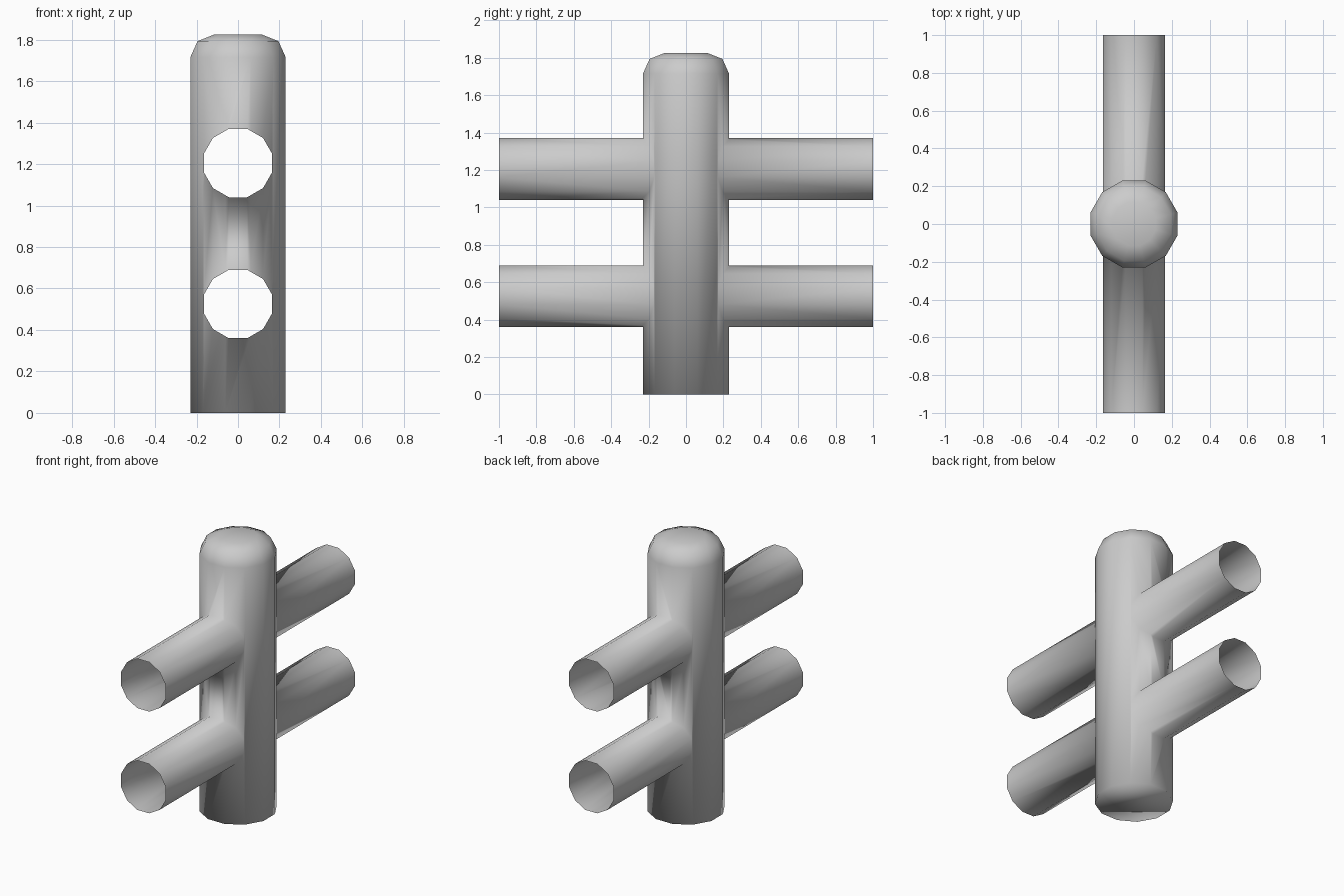
import bpy, bmesh, math
from mathutils import Vector

if "Cube" in bpy.data.objects:
    bpy.data.objects.remove(bpy.data.objects["Cube"])

SIDES = 12
C = math.cos(math.pi / SIDES)  # flat-to-corner ratio


def lathe(name, profile, axis="Z", z0=0.0):
    """Capped 12-sided body from (flat radius, position) pairs."""
    bm = bmesh.new()
    rings = []
    for r, t in profile:
        ring = []
        for i in range(SIDES):
            a = 2 * math.pi * (i + 0.5) / SIDES
            u, v = r / C * math.cos(a), r / C * math.sin(a)
            co = (u, v, t) if axis == "Z" else (u, t, z0 + v)
            ring.append(bm.verts.new(Vector(co)))
        rings.append(ring)
    for a, b in zip(rings, rings[1:]):
        for i in range(SIDES):
            j = (i + 1) % SIDES
            bm.faces.new((a[i], a[j], b[j], b[i]))
    bm.faces.new(rings[0])
    bm.faces.new(rings[-1])
    bmesh.ops.recalc_face_normals(bm, faces=bm.faces)
    me = bpy.data.meshes.new(name)
    bm.to_mesh(me)
    bm.free()
    ob = bpy.data.objects.new(name, me)
    bpy.context.collection.objects.link(ob)
    return ob


# Upright post with a rounded top
post = lathe("fence_post", [(0.23, 0), (0.23, 1.715), (0.195, 1.793), (0.115, 1.825)])

# Two rails fused through the post
for z in (0.525, 1.205):
    rail = lathe("rail", [(0.165, -1), (0.165, 1)], "Y", z)
    mod = post.modifiers.new("join_rail", "BOOLEAN")
    mod.operation, mod.solver, mod.object = "UNION", "EXACT", rail
    bpy.context.view_layer.objects.active = post
    bpy.ops.object.modifier_apply(modifier=mod.name)
    bpy.data.objects.remove(rail)

# Open the rail ends, smooth the whole skin
bm = bmesh.new()
bm.from_mesh(post.data)
ends = [f for f in bm.faces if all(abs(v.co.y) > 0.99 for v in f.verts)]
bmesh.ops.delete(bm, geom=ends, context="FACES")
for f in bm.faces:
    f.smooth = True
bm.to_mesh(post.data)
bm.free()
